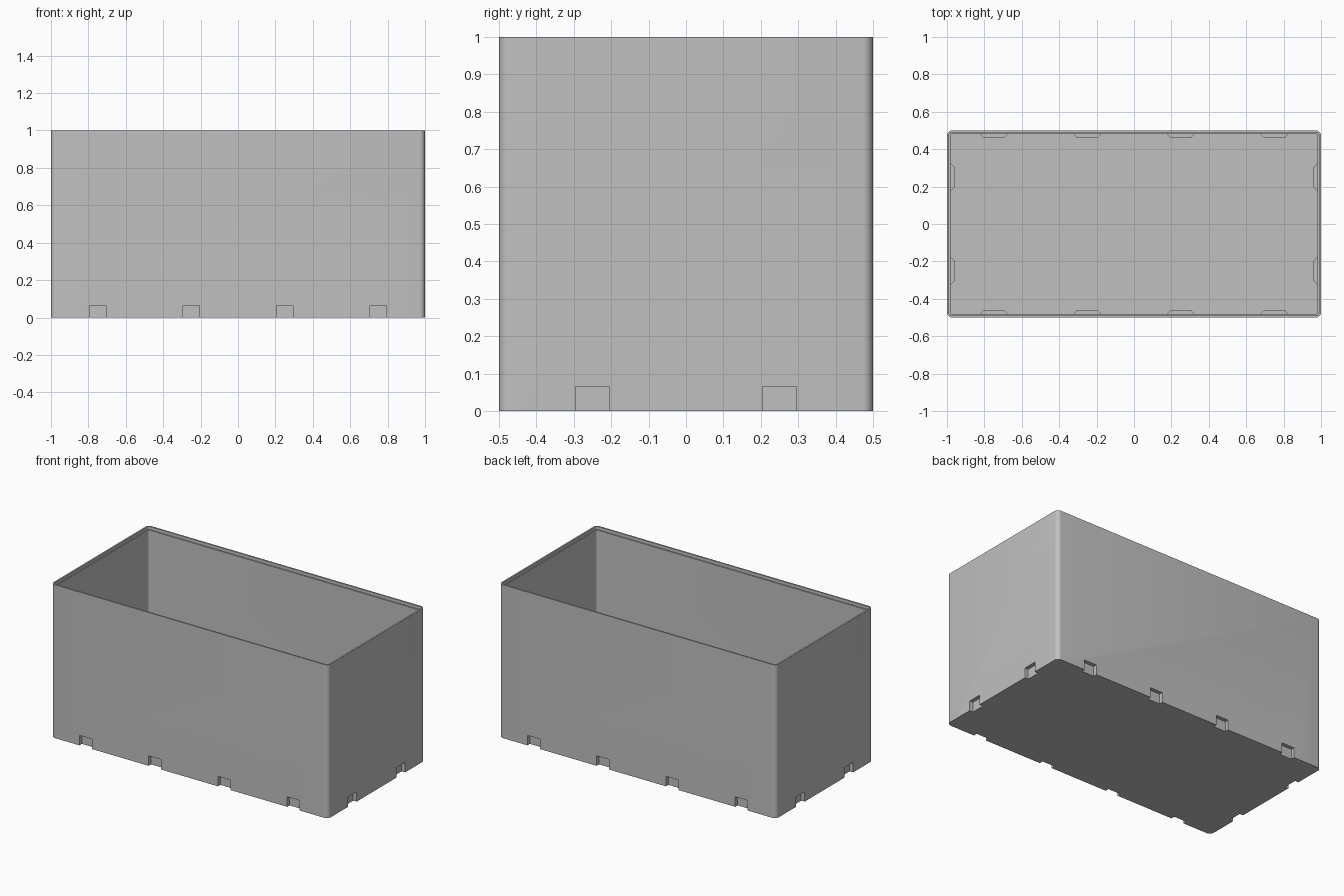
import bpy, bmesh, math
from mathutils import Matrix

cube = bpy.data.objects.get("Cube")
if cube:
    bpy.data.objects.remove(cube, do_unlink=True)

HALF_X, HALF_Y, HEIGHT = 1.0, 0.5, 1.0
WALL, LEDGE, FLOOR, RADIUS = 0.018, 0.01, 0.02, 0.028
SLOT_W, SLOT_H, SLOT_D = 0.09, 0.065, 0.025

grey = bpy.data.materials.new("plain grey")
grey.use_nodes = True
grey.diffuse_color = (0.53, 0.53, 0.53, 1)
grey.node_tree.nodes["Principled BSDF"].inputs["Base Color"].default_value = grey.diffuse_color


def finish(bm, name):
    bmesh.ops.recalc_face_normals(bm, faces=bm.faces[:])
    mesh = bpy.data.meshes.new(name)
    bm.to_mesh(mesh)
    bm.free()
    mesh.materials.append(grey)
    obj = bpy.data.objects.new(name, mesh)
    bpy.context.collection.objects.link(obj)
    return obj


def rounded_ring(bm, inset, z, steps=6):
    """Rounded rectangle, moved inwards by inset."""
    r = RADIUS - inset
    ring = []
    for corner, (sx, sy) in enumerate([(1, 1), (-1, 1), (-1, -1), (1, -1)]):
        for i in range(steps + 1):
            a = math.pi / 2 * (corner + i / steps)
            ring.append(bm.verts.new((sx * (HALF_X - RADIUS) + r * math.cos(a),
                                      sy * (HALF_Y - RADIUS) + r * math.sin(a), z)))
    return ring


def prism(bm, outline, z0, z1, matrix):
    rings = [[bm.verts.new(matrix @ Matrix.Translation((u, v, z)).translation)
              for u, v in outline] for z in (z0, z1)]
    for ring in rings:
        bm.faces.new(ring)
    for i in range(len(outline)):
        j = (i + 1) % len(outline)
        bm.faces.new((rings[0][i], rings[0][j], rings[1][j], rings[1][i]))


# open tray: outer wall, stepped rim, inner wall and floor
bm = bmesh.new()
section = [(0, 0), (0, HEIGHT), (LEDGE, HEIGHT), (LEDGE, HEIGHT - 0.02),
           (WALL, HEIGHT - 0.02), (WALL, FLOOR)]
rings = [rounded_ring(bm, inset, z) for inset, z in section]
for low, high in zip(rings, rings[1:]):
    for i in range(len(low)):
        j = (i + 1) % len(low)
        bm.faces.new((low[i], low[j], high[j], high[i]))
bm.faces.new(rings[0])
bm.faces.new(rings[-1])
box = finish(bm, "open_box")

# positions of the clip slots, with local y pointing into the box
places = []
for turn in (0, math.pi):
    for x in (-0.75, -0.25, 0.25, 0.75):
        places.append(Matrix.Rotation(turn, 4, 'Z') @ Matrix.Translation((x, -HALF_Y, 0)))
    for y in (-0.25, 0.25):
        places.append(Matrix.Rotation(turn + math.pi / 2, 4, 'Z')
                      @ Matrix.Translation((y, -HALF_X, 0)))

# chamfered housings behind the slots, and the slot cutters
housings, cutters = bmesh.new(), bmesh.new()
w = SLOT_W / 2
for place in places:
    prism(housings, [(-w - 0.04, 0.009), (w + 0.04, 0.009), (w + 0.01, 0.04), (-w - 0.01, 0.04)],
          0.01, SLOT_H + 0.015, place)
    prism(cutters, [(-w, -0.05), (w, -0.05), (w, SLOT_D), (-w, SLOT_D)],
          -0.05, SLOT_H, place)

for name, mesh, operation in (("slot_housings", housings, 'UNION'),
                              ("slot_cutters", cutters, 'DIFFERENCE')):
    helper = finish(mesh, name)
    helper.hide_render = True
    mod = box.modifiers.new(name, 'BOOLEAN')
    mod.operation = operation
    mod.solver = 'EXACT'
    mod.object = helper
    bpy.context.view_layer.objects.active = box
    bpy.ops.object.modifier_apply(modifier=mod.name)
    bpy.data.objects.remove(helper, do_unlink=True)

# smooth rounded corners, sharp edges elsewhere
bpy.ops.object.select_all(action='DESELECT')
box.select_set(True)
bpy.context.view_layer.objects.active = box
bpy.ops.object.shade_smooth_by_angle(angle=math.radians(30))
